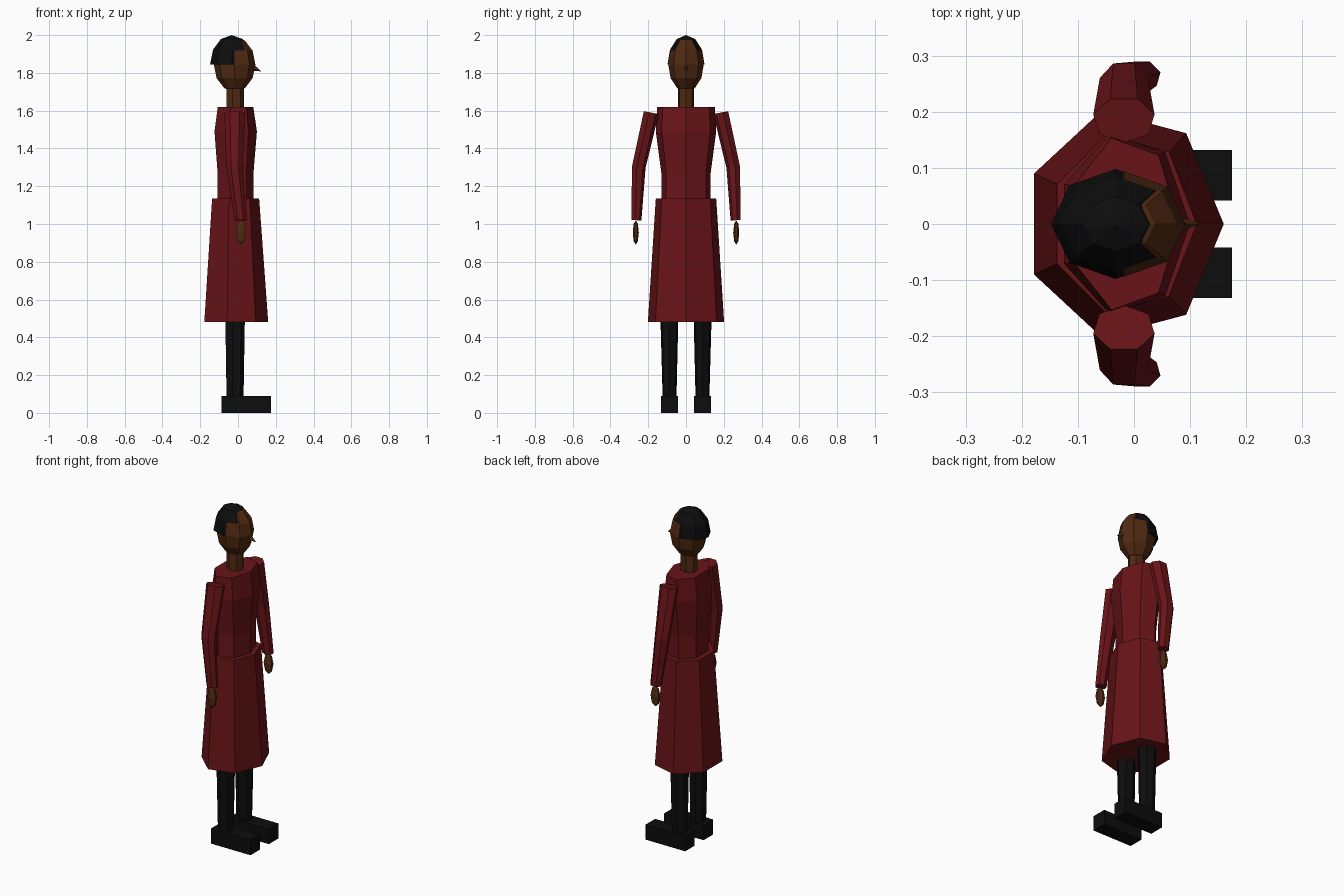
import bpy, bmesh, math
from mathutils import Vector, Matrix

if "Cube" in bpy.data.objects:
    bpy.data.objects.remove(bpy.data.objects["Cube"])


def material(name, rgb):
    m = bpy.data.materials.new(name)
    m.diffuse_color = (*rgb, 1)
    m.use_nodes = True
    m.node_tree.nodes["Principled BSDF"].inputs["Base Color"].default_value = m.diffuse_color
    return m


RED = material("dark red cloth", (0.14, 0.007, 0.009))
SKIN = material("brown skin", (0.082, 0.023, 0.006))
BLACK = material("black", (0.004, 0.004, 0.0045))


def finish(name, bm, mat):
    bmesh.ops.recalc_face_normals(bm, faces=bm.faces[:])
    me = bpy.data.meshes.new(name)
    bm.to_mesh(me)
    bm.free()
    me.materials.append(mat)
    ob = bpy.data.objects.new(name, me)
    bpy.context.collection.objects.link(ob)
    return ob


def loft(name, mat, rings, n=7, phase=0.0):
    """Capped tube through rings (x, y, z, radius x, radius y, tilt about x)."""
    bm = bmesh.new()
    loops = []
    for x, y, z, rx, ry, tilt in rings:
        rot = Matrix.Rotation(tilt, 3, 'X')
        loop = []
        for i in range(n):
            a = phase + math.tau * i / n
            p = rot @ Vector((rx * math.cos(a), ry * math.sin(a), 0))
            loop.append(bm.verts.new(p + Vector((x, y, z))))
        loops.append(loop)
    for a, b in zip(loops, loops[1:]):
        for i in range(n):
            j = (i + 1) % n
            bm.faces.new((a[i], a[j], b[j], b[i]))
    bm.faces.new(loops[0])
    bm.faces.new(loops[-1])
    return finish(name, bm, mat)


def ellipsoid(name, mat, centre, radii, segs, rings, cut_z=None):
    bm = bmesh.new()
    bmesh.ops.create_uvsphere(bm, u_segments=segs, v_segments=rings, radius=1)
    bmesh.ops.transform(bm, verts=bm.verts[:],
                        matrix=Matrix.Translation(centre) @ Matrix.Diagonal((*radii, 1)))
    if cut_z is not None:
        geom = bm.verts[:] + bm.edges[:] + bm.faces[:]
        bmesh.ops.bisect_plane(bm, geom=geom, dist=1e-5, plane_co=(0, 0, cut_z),
                               plane_no=(0, 0, 1), clear_inner=True)
        bmesh.ops.holes_fill(bm, edges=[e for e in bm.edges if e.is_boundary])
    return finish(name, bm, mat)


def mirror(ob):
    m = ob.modifiers.new("mirror", 'MIRROR')
    m.use_axis = (False, True, False)


C = -0.018  # body axis

# Robe: skirt and torso
loft("skirt", RED, [(C, 0, 0.48, 0.178, 0.207, 0), (C - 0.001, 0, 1.135, 0.131, 0.164, 0)])
loft("torso", RED, [(C, 0, 1.10, 0.100, 0.134, 0), (C, 0, 1.27, 0.100, 0.134, 0),
                    (C, 0, 1.49, 0.118, 0.164, 0), (C, 0, 1.62, 0.099, 0.157, 0)])

# Neck and head
loft("neck", SKIN, [(C, 0, 1.60, 0.049, 0.043, 0), (C, 0, 1.74, 0.049, 0.043, 0)])
ellipsoid("head", SKIN, (C, 0, 1.845), (0.110, 0.094, 0.145), 8, 6)
ellipsoid("hair", BLACK, (-0.033, 0, 1.845), (0.115, 0.098, 0.155), 8, 6, cut_z=1.845)

# Nose: small cone pointing forward and slightly down
bm = bmesh.new()
tip = bm.verts.new((0.122, 0, 1.808))
base = [bm.verts.new(p) for p in ((0.082, 0, 1.85), (0.075, 0.014, 1.825),
                                  (0.075, 0, 1.812), (0.075, -0.014, 1.825))]
for i in range(4):
    bm.faces.new((base[i], base[(i + 1) % 4], tip))
bm.faces.new(base)
finish("nose", bm, SKIN)

# Arms (sleeves) and hands, built on +y and mirrored
mirror(loft("arm", RED, [(0.014, 0.264, 1.02, 0.034, 0.028, 0.05),
                         (C, 0.252, 1.30, 0.044, 0.038, 0.11),
                         (C, 0.186, 1.59, 0.056, 0.042, 0.19)], phase=-math.pi / 2))
mirror(ellipsoid("hand", SKIN, (0.016, 0.266, 0.955), (0.031, 0.016, 0.064), 6, 4))

# Legs and shoes
mirror(loft("leg", BLACK, [(C, 0.087, 0.06, 0.047, 0.037, 0),
                           (C, 0.088, 0.48, 0.054, 0.048, 0),
                           (C, 0.088, 0.75, 0.058, 0.052, 0)]))
bm = bmesh.new()
bmesh.ops.create_cube(bm, size=1)
bmesh.ops.transform(bm, verts=bm.verts[:],
                    matrix=Matrix.Translation((0.044, 0.087, 0.045))
                    @ Matrix.Diagonal((0.262, 0.09, 0.09, 1)))
mirror(finish("shoe", bm, BLACK))
